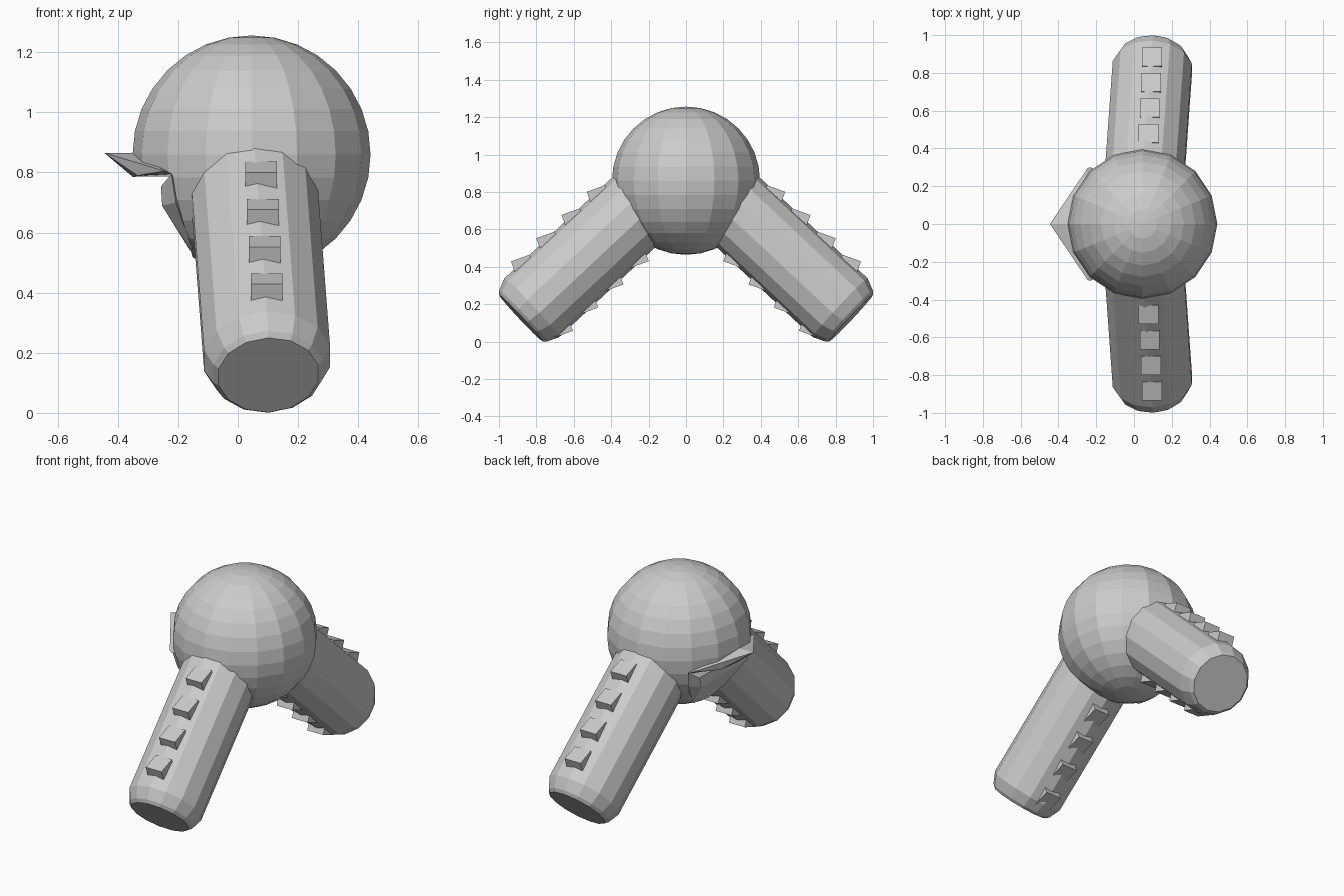
import bpy, bmesh
from math import sin, cos, pi, radians
from mathutils import Vector, Matrix

if "Cube" in bpy.data.objects:
    bpy.data.objects.remove(bpy.data.objects["Cube"])


def finish(name, bm):
    bmesh.ops.recalc_face_normals(bm, faces=bm.faces)
    me = bpy.data.meshes.new(name)
    bm.to_mesh(me)
    bm.free()
    ob = bpy.data.objects.new(name, me)
    bpy.context.collection.objects.link(ob)
    return ob


def hull(name, half):
    """Convex solid from points mirrored across y = 0."""
    bm = bmesh.new()
    pts = set(half) | {(x, -y, z) for x, y, z in half}
    for p in sorted(pts):
        bm.verts.new(p)
    res = bmesh.ops.convex_hull(bm, input=bm.verts[:])
    junk = [v for v in res["geom_interior"] if isinstance(v, bmesh.types.BMVert)]
    bmesh.ops.delete(bm, geom=junk, context='VERTS')
    return finish(name, bm)


def leg(name, side):
    """Fourteen-sided tube with a stepped, chamfered foot."""
    start = Vector((0.052, 0.2 * side, 0.765))
    axis = (Vector((0.097, 0.825 * side, 0.18)) - start).normalized()
    across = Vector((1, 0, 0))
    across = (across - axis * across.dot(axis)).normalized()
    up = axis.cross(across)
    bm = bmesh.new()
    n, rings = 14, []
    for t, r in ((0, 0.215), (0.856, 0.215), (0.92, 0.187), (0.937, 0.17)):
        rings.append([bm.verts.new(start + axis * t + r * (
            across * sin(2 * pi * i / n) + up * cos(2 * pi * i / n)))
            for i in range(n)])
    for a, b in zip(rings, rings[1:]):
        for i in range(n):
            bm.faces.new((a[i], a[(i + 1) % n], b[(i + 1) % n], b[i]))
    bm.faces.new(rings[0])
    bm.faces.new(rings[-1])
    finish(name, bm)


def studs(name, side, y0, z0):
    """Row of four half-sunk tilted cubes down a leg."""
    bm = bmesh.new()
    for i in range(4):
        y, z = y0 + 0.135 * i, z0 - 0.124 * i
        m = (Matrix.Translation((0.055 + 0.047 * y, y * side, z))
             @ Matrix.Rotation(radians(-20 * side), 4, 'X'))
        bmesh.ops.create_cube(bm, size=0.105, matrix=m)
    finish(name, bm)


# Head ball
bm = bmesh.new()
bmesh.ops.create_uvsphere(bm, u_segments=16, v_segments=16, radius=0.396,
                          matrix=Matrix.Translation((0.045, 0, 0.86)))
head = finish("head", bm)

# Mouth recess cut out of the ball
cutter = hull("mouth_cutter", [(-0.225, 0.6, 0.787), (-0.14, 0.6, 0.48),
                               (-0.7, 0.6, 0.787), (-0.7, 0.6, 0.48)])
cutter.hide_render = True
cutter.hide_viewport = True
cut = head.modifiers.new("mouth", 'BOOLEAN')
cut.operation = 'DIFFERENCE'
cut.solver = 'EXACT'
cut.object = cutter

# Upper beak and lower jaw
hull("upper_beak", [(-0.445, 0, 0.865), (-0.35, 0, 0.785), (-0.33, 0, 0.865),
                    (-0.245, 0.297, 0.805), (-0.225, 0.3, 0.795),
                    (-0.335, 0.15, 0.79), (-0.15, 0, 0.80)])
hull("lower_jaw", [(-0.222, 0.298, 0.795), (-0.207, 0.272, 0.70),
                   (-0.152, 0.15, 0.54), (-0.257, 0.24, 0.753),
                   (-0.253, 0.22, 0.69), (-0.16, 0.12, 0.54),
                   (-0.15, 0.1, 0.70)])

# Legs with studs above and below
for label, side in (("front", -1), ("back", 1)):
    leg(label + "_leg", side)
    studs(label + "_upper_studs", side, 0.463, 0.769)
    studs(label + "_lower_studs", side, 0.267, 0.461)
